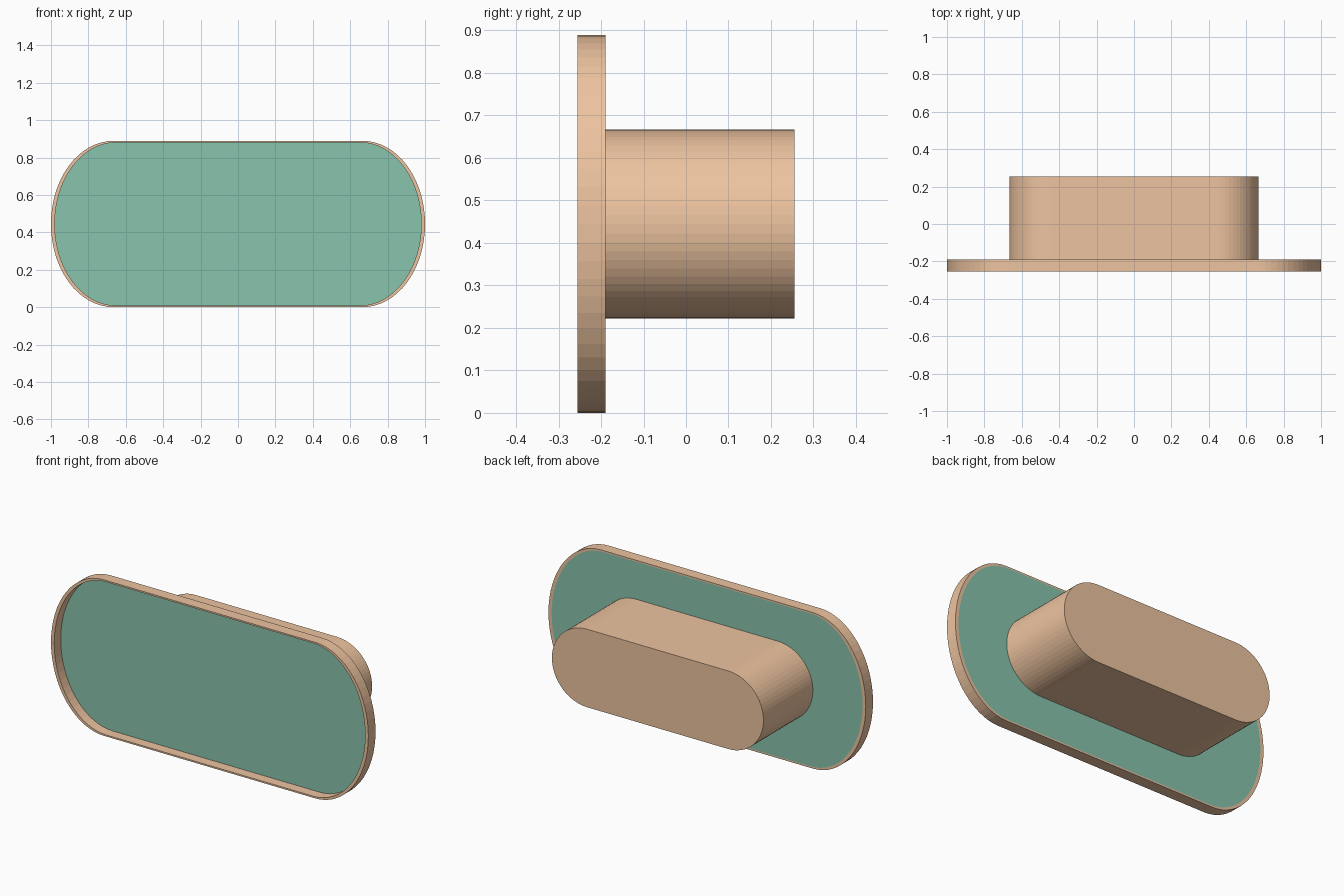
import bpy, bmesh
from math import sin, cos, pi

if "Cube" in bpy.data.objects:
    bpy.data.objects.remove(bpy.data.objects["Cube"])

CZ = 0.4445          # height of the centre line
FRONT, BACK, END = -0.255, -0.19, 0.255
SEG = 32             # facets per rounded end


def material(name, color):
    m = bpy.data.materials.new(name)
    m.diffuse_color = color
    m.use_nodes = True
    m.node_tree.nodes["Principled BSDF"].inputs["Base Color"].default_value = m.diffuse_color
    return m


def stadium(sx, sz):
    """Slot outline: straight half length 0.4445, end radius 0.2222, scaled in x and z."""
    pts = []
    for side in (0, 1):
        for i in range(SEG + 1):
            a = -pi / 2 + pi * i / SEG + pi * side
            cx = 0.4445 * (1 - 2 * side)
            pts.append(((cx + 0.2222 * cos(a)) * sx, CZ + 0.2222 * sin(a) * sz))
    return pts


def bridge(bm, a, b):
    n = len(a)
    for i in range(n):
        j = (i + 1) % n
        bm.faces.new((a[i], a[j], b[j], b[i]))


def extrude_part(name, outer, y0, y1, mat, inner=None):
    """Solid slot between y0 and y1, or a hollow rim when an inner outline is given."""
    bm = bmesh.new()
    loop = lambda pts, y: [bm.verts.new((x, y, z)) for x, z in pts]
    f, b = loop(outer, y0), loop(outer, y1)
    bridge(bm, f, b)
    if inner:
        fi, bi = loop(inner, y0), loop(inner, y1)
        bridge(bm, fi, bi)
        bridge(bm, f, fi)
        bridge(bm, b, bi)
    else:
        bm.faces.new(f)
        bm.faces.new(b)
    bmesh.ops.recalc_face_normals(bm, faces=bm.faces)
    me = bpy.data.meshes.new(name)
    bm.to_mesh(me)
    bm.free()
    me.materials.append(mat)
    ob = bpy.data.objects.new(name, me)
    bpy.context.collection.objects.link(ob)
    return ob


copper = material("copper", (0.85, 0.55, 0.35, 1))
green = material("green", (0.25, 0.55, 0.42, 1))

# Rim around the face, with a slightly smaller opening
rim_outer = stadium(1.5, 2.0)
rim_inner = [(x * 0.98, CZ + (z - CZ) * 0.98) for x, z in rim_outer]
extrude_part("face_rim", rim_outer, FRONT, BACK, copper, rim_inner)

# Green panel sunk into the rim, flush with its back
extrude_part("face_panel", rim_inner, BACK - 0.006, BACK, green)

# Solid body behind the panel
extrude_part("rear_body", stadium(1.0, 1.0), BACK, END, copper)
